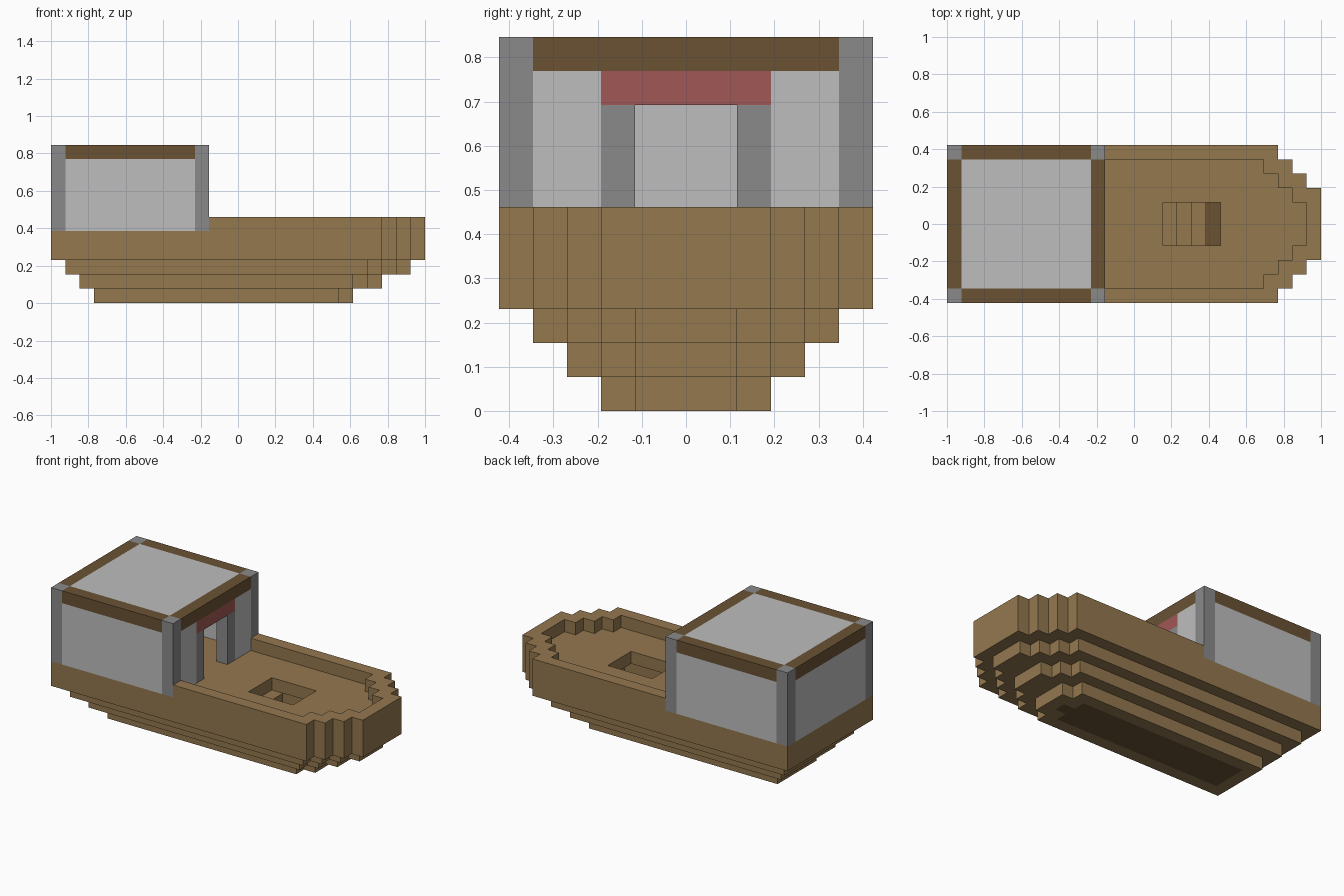
import bpy
import bmesh

if "Cube" in bpy.data.objects:
    bpy.data.objects.remove(bpy.data.objects["Cube"], do_unlink=True)

UNIT = 2 / 26      # one block
MID = 13           # blocks from stern to the centre


def linear(c):
    c /= 255
    return c / 12.92 if c <= 0.04045 else ((c + 0.055) / 1.055) ** 2.4


def material(name, *rgb):
    mat = bpy.data.materials.new(name)
    mat.use_nodes = True
    colour = [linear(c) for c in rgb] + [1]
    mat.diffuse_color = colour
    bsdf = mat.node_tree.nodes["Principled BSDF"]
    bsdf.inputs["Base Color"].default_value = colour
    bsdf.inputs["Roughness"].default_value = 0.9
    return mat


wood = material("oak wood", 148, 120, 79)
dark_wood = material("dark wood", 106, 82, 52)
plaster = material("light grey", 190, 190, 190)
stone = material("dark grey", 138, 138, 138)
red = material("faded red", 161, 88, 85)


def prism(name, loops, z0, z1, mat):
    """Extrude flat outlines (the first solid, the rest holes) from z0 to z1."""
    bm = bmesh.new()
    for loop in loops:
        verts = [bm.verts.new(((x - MID) * UNIT, y * UNIT, z0 * UNIT)) for x, y in loop]
        for a, b in zip(verts, verts[1:] + verts[:1]):
            bm.edges.new((a, b))
    bmesh.ops.triangle_fill(bm, use_beauty=True, edges=bm.edges[:], normal=(0, 0, 1))
    top = bmesh.ops.extrude_face_region(bm, geom=bm.faces[:])["geom"]
    bmesh.ops.translate(bm, vec=(0, 0, (z1 - z0) * UNIT),
                        verts=[g for g in top if isinstance(g, bmesh.types.BMVert)])
    bmesh.ops.recalc_face_normals(bm, faces=bm.faces[:])
    mesh = bpy.data.meshes.new(name)
    bm.to_mesh(mesh)
    bm.free()
    mesh.materials.append(mat)
    obj = bpy.data.objects.new(name, mesh)
    bpy.context.collection.objects.link(obj)
    return obj


def rect(x0, x1, y0, y1):
    return [(x0, y0), (x1, y0), (x1, y1), (x0, y1)]


def box(name, x0, x1, y0, y1, z0, z1, mat):
    return prism(name, [rect(x0, x1, y0, y1)], z0, z1, mat)


def hull(stern, bow, wide, narrow):
    """Boat outline: straight sides, then one-block steps in to the bow."""
    half, x = [], stern
    steps = int(wide - narrow)
    for i in range(steps + 1):
        end = bow - steps + i
        half += [(x, wide - i), (end, wide - i)]
        x = end
    return [(x, -y) for x, y in half] + half[::-1]


# Hull tiers, each a ring around the one below
floor = hull(4, 20, 1.5, 0.5)
keel = hull(3, 21, 2.5, 1.5)
lower = hull(2, 23, 3.5, 1.5)
middle = hull(1, 25, 4.5, 1.5)
upper = hull(0, 26, 5.5, 2.5)
prism("hold_floor", [floor], 0, 1, dark_wood)
prism("keel", [keel, floor], 0, 1, wood)
prism("lower_hull", [lower, keel], 1, 2, wood)
prism("middle_hull", [middle, lower], 2, 3, wood)
prism("upper_hull", [upper, middle], 3, 5, wood)

# Deck with hatch, and stairs down to the hold
prism("deck", [middle, rect(15, 19, -1.5, 1.5)], 4, 5, wood)
for i in range(3):
    box(f"stair_{i + 1}", 15 + i, 16 + i, -1.5, 1.5, 3 - i, 4 - i, wood)

# Bulwark, open where it meets the cabin
bulwark = hull(11, 26, 5.5, 2.5) + hull(11, 25, 4.5, 1.5)[::-1]
prism("bulwark", [bulwark], 5, 6, wood)

# Cabin sides, mirrored left and right
for side, s in (("left", 1), ("right", -1)):
    def span(a, b):
        return sorted((s * a, s * b))

    outer = span(4.5, 5.5)
    box(f"{side}_wall", 1, 10, *outer, 5, 10, plaster)
    box(f"{side}_beam", 1, 10, *outer, 10, 11, dark_wood)
    box(f"{side}_aft_post", 0, 1, *outer, 5, 11, stone)
    box(f"{side}_fore_post", 10, 11, *outer, 5, 11, stone)
    box(f"{side}_door_wall", 10, 11, *span(2.5, 4.5), 5, 10, plaster)
    box(f"{side}_door_post", 10, 11, *span(1.5, 2.5), 5, 9, stone)

# Cabin ends and roof
box("aft_wall", 0, 1, -4.5, 4.5, 5, 10, plaster)
box("aft_beam", 0, 1, -4.5, 4.5, 10, 11, dark_wood)
box("fore_beam", 10, 11, -4.5, 4.5, 10, 11, dark_wood)
box("door_lintel", 10, 11, -2.5, 2.5, 9, 10, red)
box("roof_panel", 1, 10, -4.5, 4.5, 10, 11, plaster)
